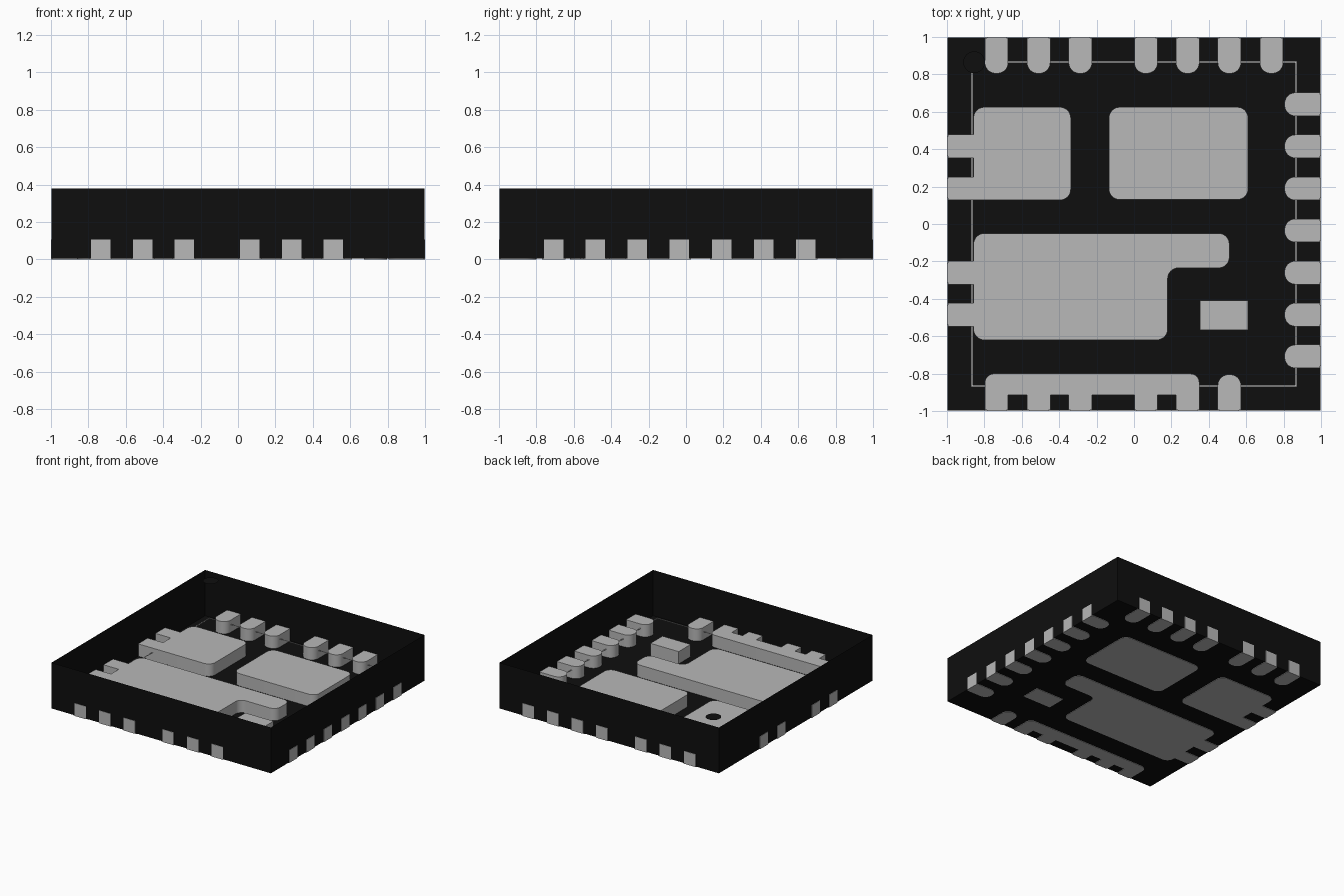
import bpy, bmesh, math
from mathutils import Vector

cube = bpy.data.objects.get("Cube")
if cube:
    bpy.data.objects.remove(cube, do_unlink=True)


def material(name, colour):
    m = bpy.data.materials.new(name)
    m.use_nodes = True
    m.diffuse_color = colour
    bsdf = m.node_tree.nodes["Principled BSDF"]
    bsdf.inputs["Base Color"].default_value = colour
    bsdf.inputs["Roughness"].default_value = 0.6
    return m


BLACK = material("black_plastic", (0.0045, 0.0045, 0.0045, 1))
METAL = material("grey_metal", (0.48, 0.48, 0.48, 1))

HEIGHT = 0.38      # package height
PAD_H = 0.105      # thickness of the metal pads
WALL = 0.997       # half width of the package
INNER = 0.995      # where pads stop, just inside the walls
HALF = 0.0625      # half width of a lead


def add_object(name, bm, mat, smooth=False):
    mesh = bpy.data.meshes.new(name)
    bm.to_mesh(mesh)
    bm.free()
    mesh.materials.append(mat)
    obj = bpy.data.objects.new(name, mesh)
    bpy.context.collection.objects.link(obj)
    if smooth:
        bpy.ops.object.select_all(action='DESELECT')
        obj.select_set(True)
        bpy.context.view_layer.objects.active = obj
        bpy.ops.object.shade_smooth_by_angle(angle=math.radians(30))
    return obj


def rounded(points, steps=8):
    """Outline of right-angled corners (x, y, radius)."""
    out = []
    for i, (x, y, r) in enumerate(points):
        p = Vector((x, y))
        if r == 0:
            out.append(p)
            continue
        a = (Vector(points[i - 1][:2]) - p).normalized()
        b = (Vector(points[(i + 1) % len(points)][:2]) - p).normalized()
        c = p + r * (a + b)
        for k in range(steps + 1):
            t = math.pi / 2 * k / steps
            out.append(c - r * (b * math.cos(t) + a * math.sin(t)))
    return out


def pad(name, points, z0=0.0, z1=PAD_H):
    """Extrude a rounded outline into a metal pad."""
    bm = bmesh.new()
    face = bm.faces.new([bm.verts.new((p.x, p.y, z0)) for p in rounded(points)])
    res = bmesh.ops.extrude_face_region(bm, geom=[face], use_keep_orig=True)
    verts = [v for v in res["geom"] if isinstance(v, bmesh.types.BMVert)]
    bmesh.ops.translate(bm, verts=verts, vec=(0, 0, z1 - z0))
    bmesh.ops.recalc_face_normals(bm, faces=bm.faces[:])
    return add_object(name, bm, METAL, smooth=True)


def rect(x0, y0, x1, y1, r=0.0):
    return [(x0, y0, r), (x1, y0, r), (x1, y1, r), (x0, y1, r)]


def turn(points, side):
    """Map (along, outward) coordinates onto one side of the package."""
    return [{"back": (u, v, r), "front": (u, -v, r),
             "left": (v, u, r), "right": (-v, u, r)}[side] for u, v, r in points]


def lead_tip(name, side, u):
    """Narrow lead end showing through the wall."""
    return pad(name, turn(rect(u - 0.052, 0.97, u + 0.052, 1.0), side))


def tabs(centres, base):
    """Outline steps for leads running from a pad out to the wall."""
    pts = []
    for c in centres:
        pts += [(c - HALF, base, 0), (c - HALF, INNER, 0),
                (c + HALF, INNER, 0), (c + HALF, base, 0)]
    return pts


# Package shell: walls and floor, open on top
bm = bmesh.new()
bmesh.ops.create_cube(bm, size=1)
for v in bm.verts:
    v.co = (v.co.x * 2 * WALL, v.co.y * 2 * WALL,
            HEIGHT if v.co.z > 0 else 0.004)
top = [f for f in bm.faces if f.normal.z > 0.9]
bmesh.ops.delete(bm, geom=top, context='FACES_ONLY')
add_object("package_shell", bm, BLACK)

# Separate leads with a rounded inner end
SINGLE = {
    "back": [-0.735, -0.51, -0.287, 0.064, 0.287, 0.51, 0.735],
    "left": [-0.708, -0.485, -0.26, -0.035, 0.19, 0.415, 0.64],
    "front": [0.51],
}
for side, centres in SINGLE.items():
    for i, u in enumerate(centres):
        outline = [(u - HALF, INNER, 0), (u - HALF, 0.805, 0.058),
                   (u + HALF, 0.805, 0.058), (u + HALF, INNER, 0)]
        pad(f"{side}_lead_{i + 1}", turn(outline, side))
        lead_tip(f"{side}_lead_tip_{i + 1}", side, u)

# Front bar joining five leads
front_leads = [-0.735, -0.51, -0.287, 0.064, 0.287]
bar = [(0.3495, 0.80, 0.05), (-0.7975, 0.80, 0.05)]
bar += tabs(front_leads, 0.915)[1:-1]
pad("front_lead_bar", turn(bar, "front"))
for i, u in enumerate(front_leads):
    lead_tip(f"front_bar_tip_{i + 1}", "front", u)

# Large pads with leads through the right wall
R = 0.058
upper_leads, lower_leads = [0.19, 0.415], [-0.485, -0.26]
upper = tabs(upper_leads, 0.858)[1:]
upper += [(0.625, 0.858, R), (0.625, 0.338, R), (0.1275, 0.338, R)]
pad("right_upper_pad", turn(upper, "right"))

lower = [(-0.62, 0.858, R)] + tabs(lower_leads, 0.858)
lower += [(-0.05, 0.858, R), (-0.05, -0.51, R), (-0.235, -0.51, R),
          (-0.235, -0.18, R), (-0.62, -0.18, R)]
pad("right_lower_pad", turn(lower, "right"))
for i, u in enumerate(upper_leads + lower_leads):
    lead_tip(f"right_lead_tip_{i + 1}", "right", u)

# Free-standing pads
pad("left_upper_pad", rect(-0.134, 0.13, 0.61, 0.625, R))
pad("small_pad", rect(0.354, -0.566, 0.61, -0.41))

# Thin marking frame, a flat ring between two squares
bm = bmesh.new()
rings = [[bm.verts.new((x * h, y * h, 0.07)) for x, y in
          ((-1, -1), (1, -1), (1, 1), (-1, 1))] for h in (0.871, 0.86)]
for i in range(4):
    j = (i + 1) % 4
    bm.faces.new((rings[0][i], rings[0][j], rings[1][j], rings[1][i]))
add_object("marking_frame", bm, METAL)

# Corner dot level with the rim
bm = bmesh.new()
bmesh.ops.create_circle(bm, cap_ends=True, segments=32, radius=0.058)
bmesh.ops.translate(bm, verts=bm.verts[:], vec=(-0.855, 0.865, HEIGHT))
add_object("corner_dot", bm, BLACK)
